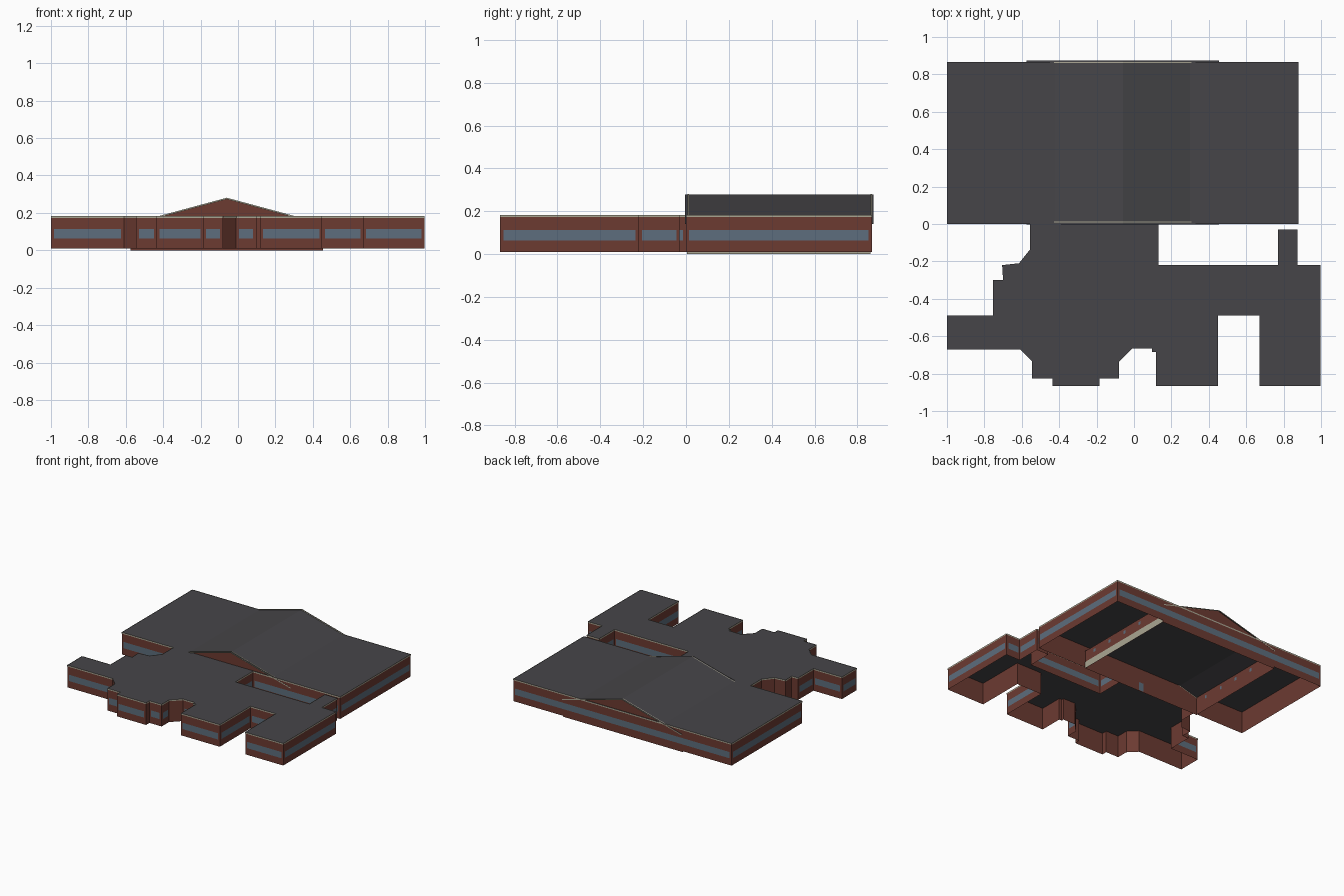
import bpy, bmesh
from mathutils import Vector

if "Cube" in bpy.data.objects:
    bpy.data.objects.remove(bpy.data.objects["Cube"])


def material(name, r, g, b):
    m = bpy.data.materials.new(name)
    m.use_nodes = True
    m.diffuse_color = (r, g, b, 1)
    node = m.node_tree.nodes["Principled BSDF"]
    node.inputs["Base Color"].default_value = (r, g, b, 1)
    node.inputs["Roughness"].default_value = 0.9
    return m


BRICK = material("brown brick", 0.15, 0.043, 0.031)
ROOF = material("dark grey roof", 0.062, 0.060, 0.066)
GLASS = material("blue grey glass", 0.11, 0.155, 0.205)
TRIM = material("beige trim", 0.40, 0.38, 0.29)

BASE, TOP = 0.01, 0.182
SILL, HEAD = 0.064, 0.113
TRIM_Z = 0.173


def sheet_object(name, polygons, mat):
    """One object made of flat polygons."""
    bm = bmesh.new()
    for poly in polygons:
        bm.faces.new([bm.verts.new(p) for p in poly])
    mesh = bpy.data.meshes.new(name)
    bm.to_mesh(mesh)
    bm.free()
    mesh.materials.append(mat)
    ob = bpy.data.objects.new(name, mesh)
    bpy.context.collection.objects.link(ob)
    return ob


def upright(a, b, z0, z1, out=0.0, inset=0.0):
    """Vertical rectangle over the plan line a-b, pushed outwards."""
    a, b = Vector(a), Vector(b)
    d = (b - a).normalized()
    shift = Vector((d.y, -d.x)) * out
    a, b = a + d * inset + shift, b - d * inset + shift
    return [(a.x, a.y, z0), (b.x, b.y, z0), (b.x, b.y, z1), (a.x, a.y, z1)]


def wing(name, outline, joint, keep_joint_wall):
    """Open-bottomed wing: walls, window bands, trim and flat roof."""
    walls, bands, trims = [], [], []
    for i, a in enumerate(outline):
        b = outline[(i + 1) % len(outline)]
        if i != joint or keep_joint_wall:
            walls.append(upright(a, b, BASE, TOP))
        if i == joint:
            continue
        trims.append(upright(a, b, TRIM_Z, TOP + 0.001, 0.002))
        dx, dy = abs(b[0] - a[0]), abs(b[1] - a[1])
        if min(dx, dy) < 0.003 and max(dx, dy) > 0.07:
            bands.append(upright(a, b, SILL, HEAD, 0.003, 0.015))
    sheet_object(name + "_walls", walls, BRICK)
    sheet_object(name + "_windows", bands, GLASS)
    sheet_object(name + "_trim", trims, TRIM)
    sheet_object(name + "_roof", [[(x, y, TOP) for x, y in outline]], ROOF)


# Large rear block
wing("rear_block", [(-1, 0), (-0.555, 0), (0.13, 0), (0.88, 0),
                    (0.88, 0.867), (-1, 0.867)], 1, True)

# Irregular front wing, counter-clockwise from the rear joint
front = [(-0.555, 0), (-0.555, -0.135), (-0.615, -0.21), (-0.705, -0.22),
         (-0.70, -0.30), (-0.755, -0.30), (-0.755, -0.49), (-1, -0.49),
         (-1, -0.67), (-0.61, -0.67), (-0.545, -0.735), (-0.545, -0.825),
         (-0.435, -0.825), (-0.435, -0.867), (-0.185, -0.867),
         (-0.185, -0.825), (-0.08, -0.825), (-0.08, -0.735),
         (-0.01, -0.665), (0.095, -0.665), (0.095, -0.685),
         (0.118, -0.685), (0.118, -0.867), (0.45, -0.867), (0.45, -0.49),
         (0.67, -0.49), (0.67, -0.867), (0.997, -0.867), (0.997, -0.22),
         (0.875, -0.22), (0.875, -0.03), (0.77, -0.03), (0.77, -0.22),
         (0.13, -0.22), (0.13, 0)]
wing("front_wing", front, len(front) - 1, False)

# Tall hall inside the rear block, with a gabled roof
L, R, MID = -0.575, 0.455, -0.06
EAVE, RIDGE = 0.14, 0.279
Y0, Y1 = 0.005, 0.862
gable = [(L, 0), (R, 0), (R, EAVE), (MID, RIDGE), (L, EAVE)]
sheet_object("hall_walls", [
    [(x, Y0, z) for x, z in gable],
    [(x, Y1, z) for x, z in reversed(gable)],
    upright((R, Y0), (R, Y1), 0, EAVE),
    upright((L, Y1), (L, Y0), 0, EAVE)], BRICK)

FRONT, BACK = -0.004, 0.874
slopes = [((L, EAVE), (MID, RIDGE)), ((MID, RIDGE), (R, EAVE))]
sheet_object("hall_roof", [
    [(a[0], FRONT, a[1]), (b[0], FRONT, b[1]),
     (b[0], BACK, b[1]), (a[0], BACK, a[1])] for a, b in slopes], ROOF)

# Beige rake boards along both gable ends
rakes = []
for y0, y1 in ((FRONT, FRONT + 0.012), (BACK - 0.012, BACK)):
    for a, b in slopes:
        for y in (y0, y1):
            rakes.append([(a[0], y, a[1] - 0.006), (b[0], y, b[1] - 0.006),
                          (b[0], y, b[1] + 0.002), (a[0], y, a[1] + 0.002)])
for a, b in slopes:
    for y in (0.008, 0.862):
        rakes.append([(a[0], y, a[1] + 0.002), (b[0], y, b[1] + 0.002),
                      (b[0], y + 0.005, b[1] + 0.002),
                      (a[0], y + 0.005, a[1] + 0.002)])
sheet_object("hall_rake_trim", rakes, TRIM)

# Small high windows on both faces of the hall side walls, and a door
panes = []
for x in (L, R):
    for side in (-0.003, 0.003):
        for i in range(5):
            y = 0.1 + i * 0.165
            panes.append(upright((x + side, y), (x + side, y + 0.02),
                                 0.09, 0.115))
panes.append(upright((-0.04, Y0 + 0.003), (-0.08, Y0 + 0.003), 0.005, 0.07))
sheet_object("hall_windows", panes, GLASS)
sheet_object("hall_base_trim",
             [upright((R, Y0), (R, Y1), 0, 0.05, 0.003)], TRIM)
